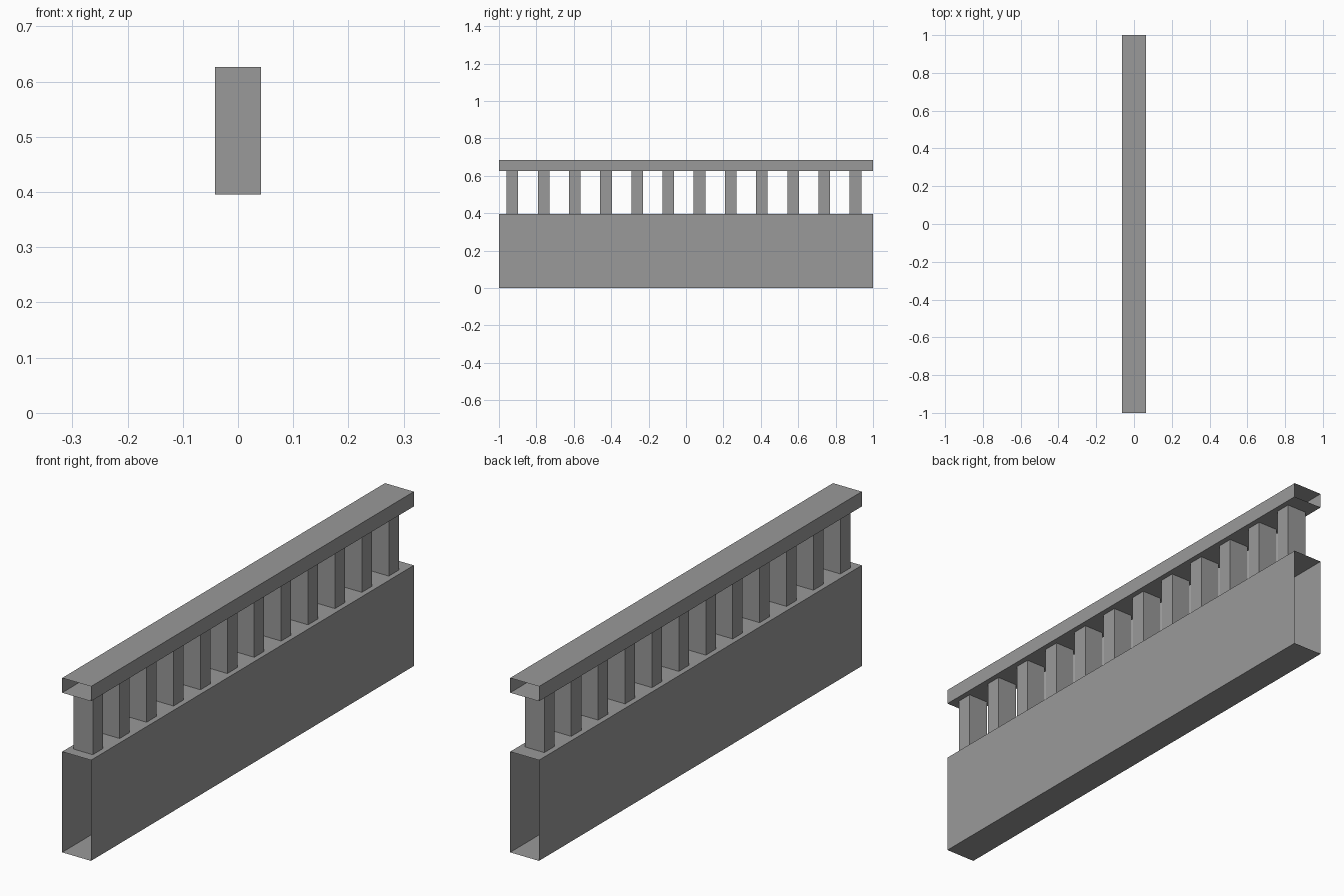
import bpy, bmesh

if "Cube" in bpy.data.objects:
    bpy.data.objects.remove(bpy.data.objects["Cube"])

# Dark grey paint shared by all parts
grey = bpy.data.materials.new("grey_paint")
grey.diffuse_color = (0.32, 0.32, 0.32, 1)
grey.use_nodes = True
grey.node_tree.nodes["Principled BSDF"].inputs["Base Color"].default_value = grey.diffuse_color

def tube(name, lo, hi, open_axis):
    """Box shell from lo to hi, with the two faces along open_axis left open."""
    bm = bmesh.new()
    bmesh.ops.create_cube(bm, size=1)
    caps = [f for f in bm.faces if abs(f.normal[open_axis]) > 0.9]
    bmesh.ops.delete(bm, geom=caps, context='FACES_ONLY')
    for v in bm.verts:
        v.co = [lo[i] + (v.co[i] + 0.5) * (hi[i] - lo[i]) for i in range(3)]
    mesh = bpy.data.meshes.new(name)
    bm.to_mesh(mesh)
    bm.free()
    mesh.materials.append(grey)
    obj = bpy.data.objects.new(name, mesh)
    bpy.context.collection.objects.link(obj)
    return obj

HALF_W = 0.0625
BASE_TOP, RAIL_BOTTOM, RAIL_TOP = 0.395, 0.626, 0.684

# Low wall and handrail, open at both ends so segments can be chained
tube("base_wall", (-HALF_W, -1, 0), (HALF_W, 1, BASE_TOP), 1)
tube("handrail", (-HALF_W, -1, RAIL_BOTTOM), (HALF_W, 1, RAIL_TOP), 1)

# Row of square balusters between wall and rail
COUNT, FIRST, LAST = 12, -0.928, 0.906
for i in range(COUNT):
    y = FIRST + (LAST - FIRST) * i / (COUNT - 1)
    tube(f"baluster_{i + 1:02d}", (-0.0415, y - 0.031, BASE_TOP),
         (0.0415, y + 0.031, RAIL_BOTTOM), 2)
